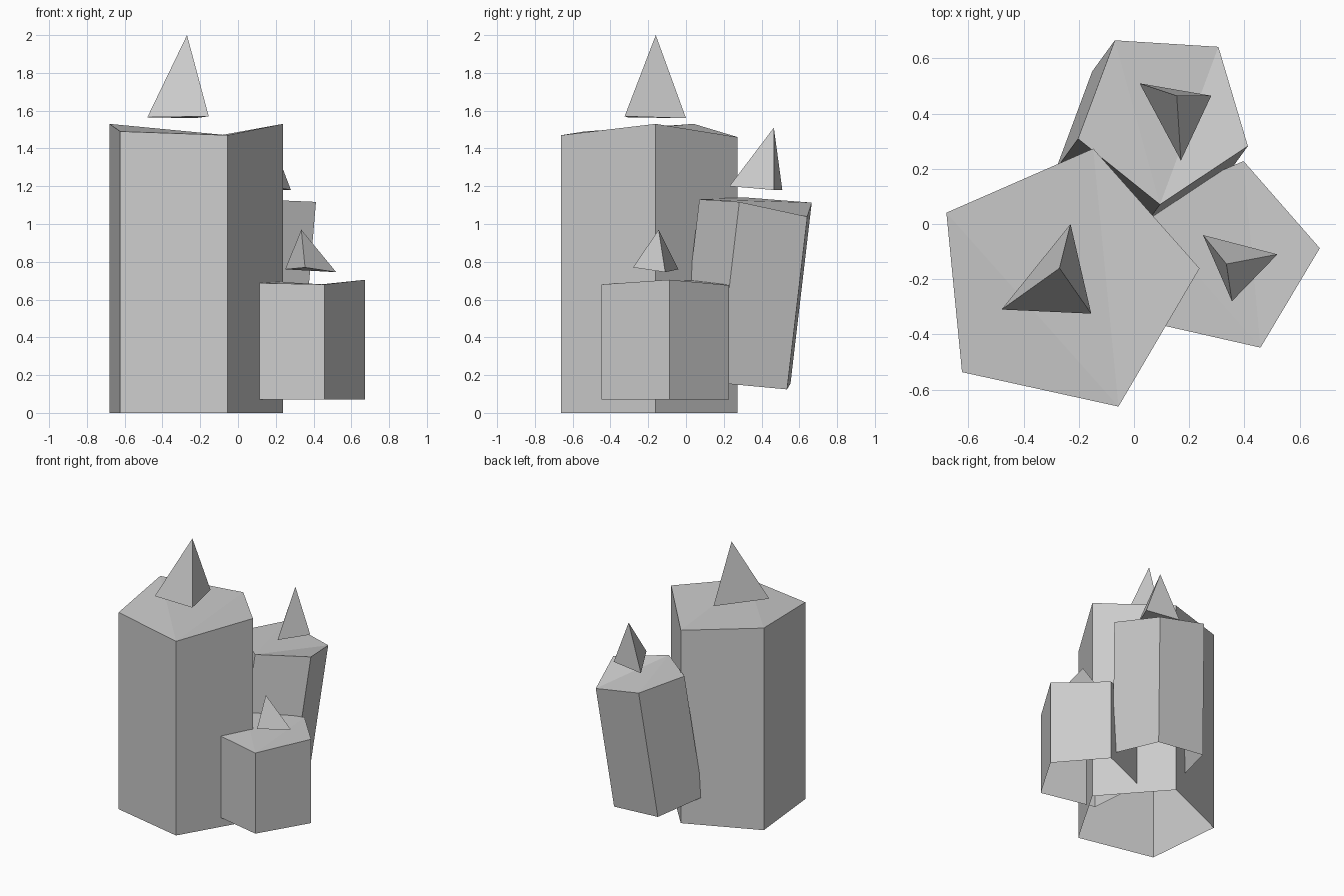
import bpy, math
from mathutils import Vector, Matrix

if "Cube" in bpy.data.objects:
    bpy.data.objects.remove(bpy.data.objects["Cube"])


def make_object(name, verts, faces):
    mesh = bpy.data.meshes.new(name)
    mesh.from_pydata([tuple(v) for v in verts], [], faces)
    mesh.update()
    obj = bpy.data.objects.new(name, mesh)
    bpy.context.collection.objects.link(obj)
    return obj


# Uneven top heights shared by every pentagonal column, counter-clockwise
TOP = [1.47, 1.53, 1.46, 1.53, 1.49]


def column(name, base, radius, stretch, first_angle, axis=(0, 0, 1)):
    """Pentagonal column, open underneath, with a faceted uneven top."""
    tilt = Vector((0, 0, 1)).rotation_difference(Vector(axis)).to_matrix()
    ring = [math.radians(first_angle + 72 * i) for i in range(5)]
    flat = [Vector((radius * math.cos(a), radius * math.sin(a), 0)) for a in ring]
    tops = [p + Vector((0, 0, h * stretch)) for p, h in zip(flat, TOP)]
    verts = [tilt @ p + Vector(base) for p in flat + tops]
    faces = [(i, (i + 1) % 5, 5 + (i + 1) % 5, 5 + i) for i in range(5)]
    faces += [(5, 6, 7), (5, 7, 8), (5, 8, 9)]
    return make_object(name, verts, faces)


def tip(name, base, apex):
    """Three-sided floating point; base corners run counter-clockwise."""
    return make_object(name, base + [apex],
                       [(2, 1, 0), (0, 1, 3), (1, 2, 3), (2, 0, 3)])


# Columns
column("tall_column", (-0.254, -0.209, 0), 0.494, 1.0, -66.4)
column("short_column", (0.318, -0.12, 0.07), 0.357, 0.415, -66.8)
column("leaning_column", (0.028, 0.284, 0.171), 0.324, 0.633, -92.5,
       axis=(0.08, 0.11, 0.937))

# Floating tips
tip("tall_tip", [(-0.48, -0.31, 1.565), (-0.155, -0.325, 1.57), (-0.23, 0.0, 1.56)],
    (-0.27, -0.16, 2.0))
tip("short_tip", [(0.25, -0.04, 0.76), (0.355, -0.28, 0.77), (0.52, -0.11, 0.745)],
    (0.335, -0.145, 0.97))
tip("leaning_tip", [(0.02, 0.51, 1.18), (0.17, 0.23, 1.2), (0.28, 0.465, 1.18)],
    (0.155, 0.465, 1.51))
